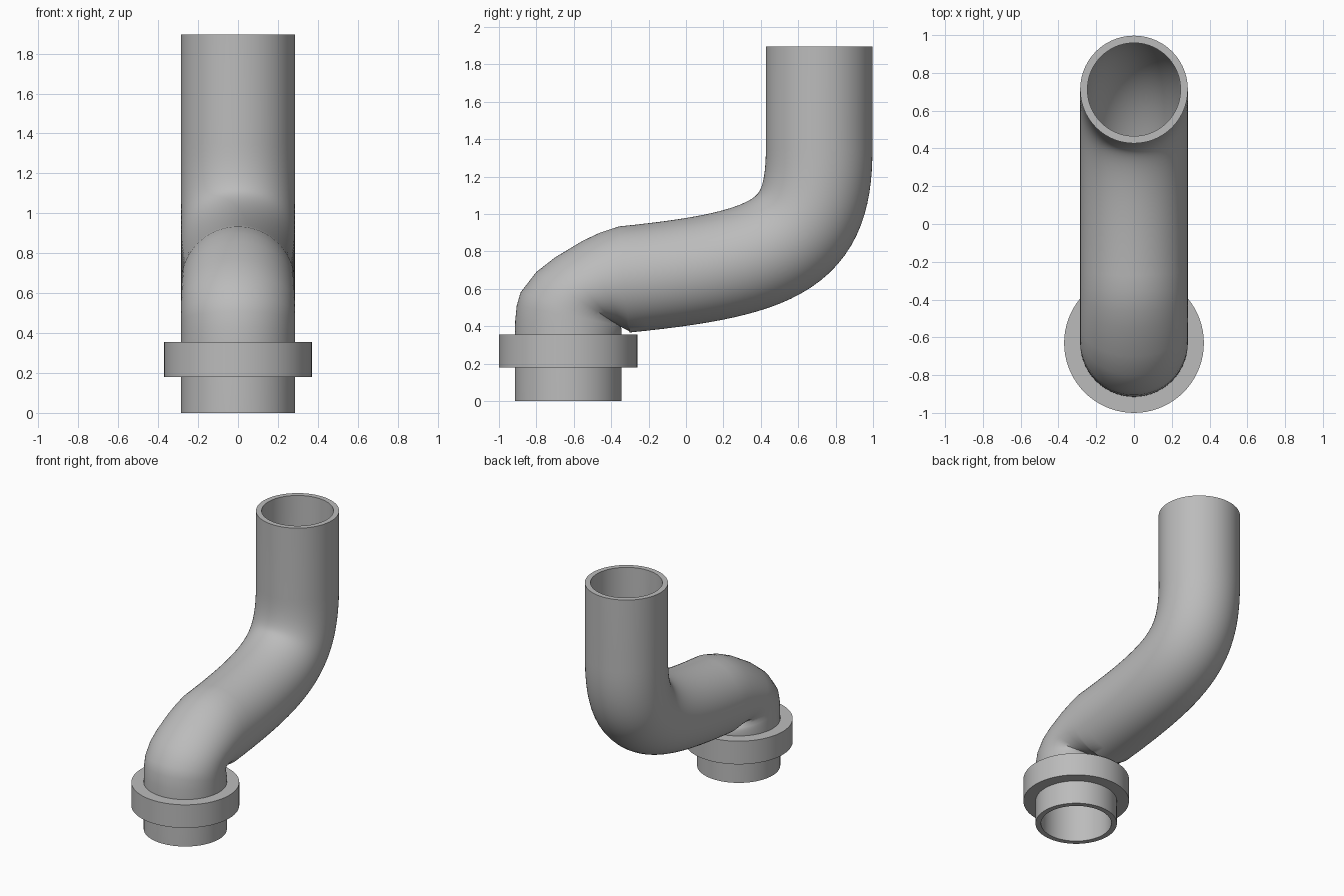
import bpy, bmesh, math
from mathutils import Vector

cube = bpy.data.objects.get("Cube")
if cube:
    bpy.data.objects.remove(cube)

GREY = (0.5, 0.5, 0.5, 1)
grey = bpy.data.materials.new("pipe_grey")
grey.use_nodes = True
grey.diffuse_color = GREY
grey.node_tree.nodes["Principled BSDF"].inputs["Base Color"].default_value = GREY

SIDES = 72
R = 0.285          # outer pipe radius
WALL = 0.865       # bore / outer ratio
FOOT = -0.63       # y of the lower axis
HEAD = 0.712       # y of the upper axis


def tube(name, pairs, half_width, bore):
    """Hollow tube: each pair holds the two side-plane (y, z) ends of one ring."""
    bm = bmesh.new()

    def ring(a, b, s):
        a, b = Vector((0, *a)), Vector((0, *b))
        mid, arm = (a + b) / 2, (a - b) / 2 * s
        side = Vector((half_width * s, 0, 0))
        return [bm.verts.new(mid + arm * math.cos(t) + side * math.sin(t))
                for t in (math.tau * i / SIDES for i in range(SIDES))]

    rings = [ring(a, b, 1) for a, b in pairs]
    rings += [ring(a, b, bore) for a, b in reversed(pairs)]
    for k, lower in enumerate(rings):
        upper = rings[(k + 1) % len(rings)]
        for i in range(SIDES):
            j = (i + 1) % SIDES
            bm.faces.new((lower[i], lower[j], upper[j], upper[i]))
    bmesh.ops.recalc_face_normals(bm, faces=bm.faces)
    mesh = bpy.data.meshes.new(name)
    bm.to_mesh(mesh)
    bm.free()
    mesh.materials.append(grey)
    obj = bpy.data.objects.new(name, mesh)
    bpy.context.collection.objects.link(obj)
    bpy.ops.object.select_all(action='DESELECT')
    obj.select_set(True)
    bpy.context.view_layer.objects.active = obj
    bpy.ops.object.shade_smooth_by_angle(angle=math.radians(40))
    return obj


def level(y, z, r):
    return (y - r, z), (y + r, z)


# Straight foot and tight lower elbow, pinched on its inner side
pairs = [level(FOOT, 0, R), level(FOOT, 0.36, R),
         ((-0.913, 0.43), (-0.345, 0.39)),
         ((-0.905, 0.51), (-0.355, 0.405)),
         ((-0.885, 0.58), (-0.37, 0.415)),
         ((-0.80, 0.69), (-0.385, 0.42)),
         ((-0.70, 0.768), (-0.375, 0.41)),
         ((-0.55, 0.858), (-0.335, 0.39)),
         ((-0.46, 0.90), (-0.305, 0.375))]

# Long sweeping upper elbow along a cubic curve
p = [Vector(q) for q in ((-0.33, 0.65), (0.52, 0.735), (HEAD, 0.85), (HEAD, 1.35))]
STEPS = 28
for k in range(STEPS + 1):
    t = k / STEPS
    u = 1 - t
    c = p[0] * u**3 + p[1] * 3 * u * u * t + p[2] * 3 * u * t * t + p[3] * t**3
    d = ((p[1] - p[0]) * u * u + (p[2] - p[1]) * 2 * u * t + (p[3] - p[2]) * t * t).normalized()
    n = Vector((-d.y, d.x)) * R
    pairs.append((tuple(c + n), tuple(c - n)))

# Straight upper outlet
pairs.append(level(HEAD, 1.895, R))
tube("bent_pipe", pairs, R, WALL)

# Collar around the foot
tube("collar", [level(FOOT, 0.18, 0.37), level(FOOT, 0.355, 0.37)], 0.37, 0.74)
